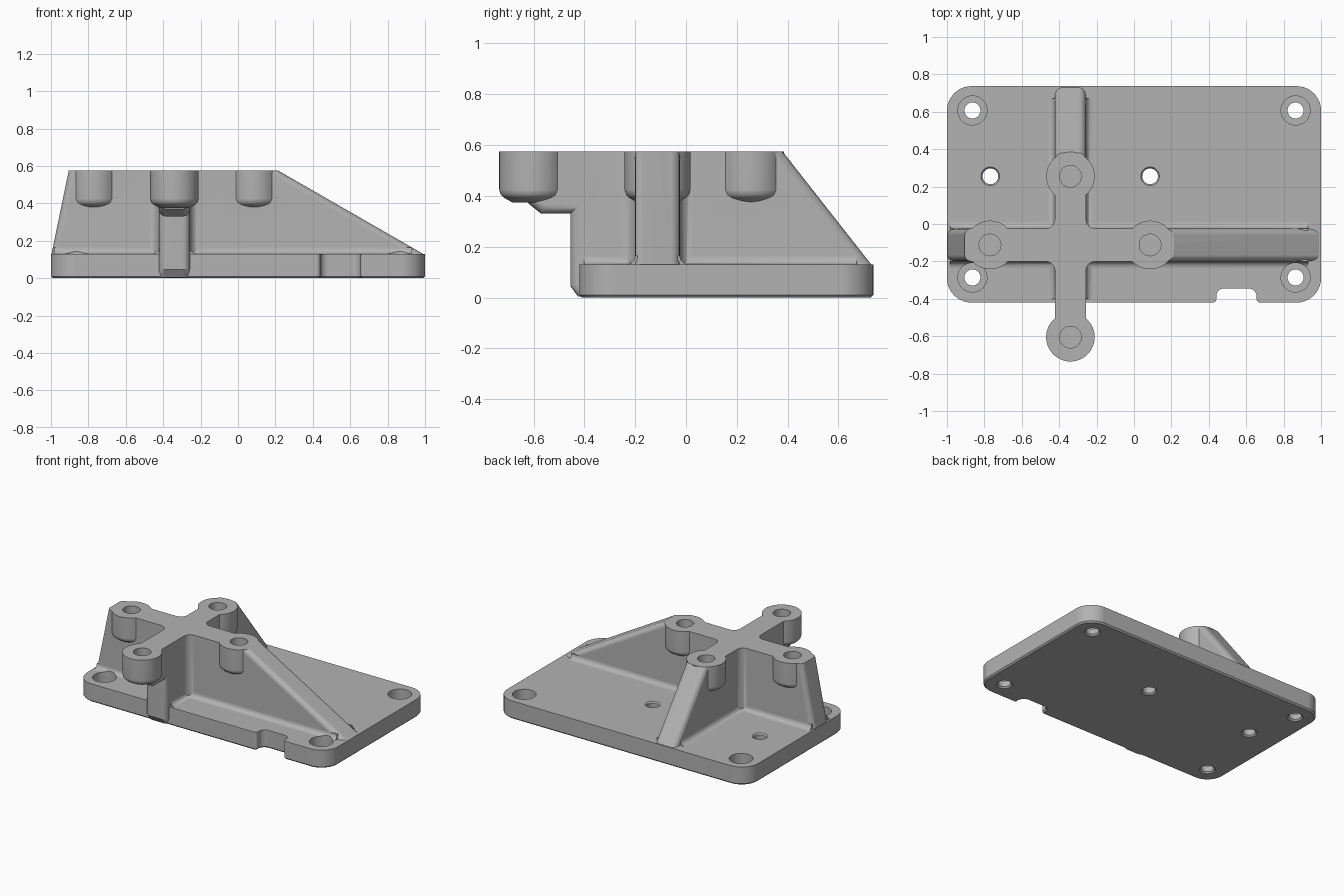
import bpy, bmesh, math
from mathutils import Vector

if "Cube" in bpy.data.objects:
    bpy.data.objects.remove(bpy.data.objects["Cube"])

grey = bpy.data.materials.new("cast_grey")
grey.use_nodes = True
grey.diffuse_color = (0.45, 0.45, 0.45, 1)
grey.node_tree.nodes["Principled BSDF"].inputs["Base Color"].default_value = grey.diffuse_color

TOP, DECK = 0.575, 0.13
WEB_X, WEB_Y = -0.34, -0.112       # centre lines of the crossing webs
HALF_X, HALF_Y = 0.083, 0.088      # half thicknesses of the webs
AXES = {"x": lambda u, v, w: (w, u, v),
        "y": lambda u, v, w: (u, w, v),
        "z": lambda u, v, w: (u, v, w)}


def to_object(name, bm):
    bmesh.ops.recalc_face_normals(bm, faces=bm.faces)
    mesh = bpy.data.meshes.new(name)
    bm.to_mesh(mesh)
    bm.free()
    ob = bpy.data.objects.new(name, mesh)
    bpy.context.collection.objects.link(ob)
    return ob


def prism(points, axis, start, end):
    """Extrude a closed profile along an axis."""
    bm = bmesh.new()
    rings = [[bm.verts.new(AXES[axis](u, v, w)) for u, v in points] for w in (start, end)]
    n = len(points)
    for i in range(n):
        j = (i + 1) % n
        bm.faces.new((rings[0][i], rings[0][j], rings[1][j], rings[1][i]))
    for ring in rings:
        bm.faces.new(ring)
    bmesh.ops.recalc_face_normals(bm, faces=bm.faces)
    return bm


def lathe(name, profile, x, y, segments=48):
    """Revolve (radius, height) points about a vertical axis."""
    bm = bmesh.new()
    rings = []
    for r, z in profile:
        angles = [math.tau * i / segments for i in range(segments)]
        rings.append([bm.verts.new((x + r * math.cos(a), y + r * math.sin(a), z)) for a in angles])
    for low, high in zip(rings, rings[1:]):
        for i in range(segments):
            j = (i + 1) % segments
            bm.faces.new((low[i], low[j], high[j], high[i]))
    bm.faces.new(rings[0])
    bm.faces.new(rings[-1])
    return to_object(name, bm)


def rounded(corners, steps=8):
    """Round each (x, y, radius) corner of an outline."""
    out = []
    for i, (x, y, r) in enumerate(corners):
        p = Vector((x, y))
        a = (Vector(corners[i - 1][:2]) - p).normalized()
        b = (Vector(corners[(i + 1) % len(corners)][:2]) - p).normalized()
        half = a.angle(b) / 2
        centre = p + (a + b).normalized() * r / math.sin(half)
        va, vb = (p + d * r / math.tan(half) - centre for d in (a, b))
        out += [centre + va.lerp(vb, k / steps).normalized() * r for k in range(steps + 1)]
    return [tuple(p) for p in out]


def cove(u, v, su, sv, r, steps=6, sink=0.01):
    """Concave fillet profile sitting in the corner at (u, v)."""
    pts = [(-sink, -sink), (r, -sink)]
    for k in range(steps + 1):
        a = math.pi / 2 * k / steps
        pts.append((r - r * math.sin(a), r - r * math.cos(a)))
    pts.append((-sink, r))
    return [(u + su * p, v + sv * q) for p, q in pts]


def bevel(bm, rule, width, segments):
    edges = [e for e in bm.edges if rule(e.verts[0].co, e.verts[1].co)]
    bmesh.ops.bevel(bm, geom=edges, offset=width, segments=segments, profile=0.5,
                    affect="EDGES", clamp_overlap=False)


def combine(target, others, operation):
    """Apply booleans and remove the operands."""
    for other in others:
        other.hide_render = True
        mod = target.modifiers.new("join", "BOOLEAN")
        mod.operation, mod.solver, mod.object = operation, "EXACT", other
    deps = bpy.context.evaluated_depsgraph_get()
    mesh = bpy.data.meshes.new_from_object(target.evaluated_get(deps))
    target.modifiers.clear()
    target.data = mesh
    for other in others:
        bpy.data.objects.remove(other)


def finish(ob):
    ob.data.materials.clear()
    ob.data.materials.append(grey)
    for poly in ob.data.polygons:
        poly.material_index = 0
    bpy.ops.object.select_all(action="DESELECT")
    ob.select_set(True)
    bpy.context.view_layer.objects.active = ob
    bpy.ops.object.shade_smooth_by_angle(angle=math.radians(32))
    mod = ob.modifiers.new("clean_shading", "WEIGHTED_NORMAL")
    mod.keep_sharp = True


# Mounting hole cutters: stepped corner holes and two small chamfered ones
def hole_cutters():
    step = [(.053, -.01), (.053, 0), (.043, .01), (.043, .05), (.078, .05), (.078, .3)]
    small = [(.052, -.01), (.052, 0), (.042, .01), (.042, .12), (.05, DECK), (.05, .2)]
    cuts = [lathe("corner_cutter", step, x, y) for x in (-.864, .864) for y in (-.286, .607)]
    return cuts + [lathe("small_cutter", small, x, .255) for x in (-.768, .086)]


# Base plate with rounded corners and a notch in the front edge
FRONT, BACK, NOTCH = -.42, .737, -.345
outline = rounded([(-1, FRONT, .13), (.44, FRONT, .02), (.44, NOTCH, .04), (.655, NOTCH, .04),
                   (.655, FRONT, .02), (1, FRONT, .13), (1, BACK, .13), (-1, BACK, .13)])
bm = prism(outline, "z", 0, DECK)
bevel(bm, lambda a, b: max(a.z, b.z) < .001, .01, 1)
bevel(bm, lambda a, b: min(a.z, b.z) > DECK - .001 and max(a.y, b.y) < FRONT + .001
      and (a - b).length > .15, .02, 4)
base = to_object("base_plate", bm)
combine(base, hole_cutters(), "DIFFERENCE")
finish(base)

# Long web, sloping down to both sides
bm = prism([(-.998, .125), (-.905, TOP), (.215, TOP), (.998, .125)], "y",
           WEB_Y - HALF_Y, WEB_Y + HALF_Y)
bevel(bm, lambda a, b: abs(a.y - b.y) < .001 and abs(a.z - b.z) > .1, .035, 5)
support = to_object("cross_support", bm)

# Short web with back slope, front post and overhanging arm
profile = [(.733, .125), (.38, TOP), (-.62, TOP), (-.62, .37), (-.57, .33), (-.455, .33),
           (-.455, .045), (-.425, .004), (-.35, .004), (-.35, .125)]
bm = prism(profile, "x", WEB_X - HALF_X, WEB_X + HALF_X)


def rounded_edge(a, b):
    return (abs(a.x - b.x) < .001 and min(a.z, b.z) < .57 and max(a.y, b.y) > -.6
            and not (max(a.z, b.z) < .126 and min(a.y, b.y) > -.43))


bevel(bm, rounded_edge, .037, 5)
parts = [to_object("short_web", bm)]

# Screw bosses at the four ends of the cross
BOSSES = [(-.77, WEB_Y), (.086, WEB_Y), (WEB_X, .255), (WEB_X, -.605)]
boss = [(.08, .375), (.113, .394), (.124, .405), (.13, .425), (.13, TOP)]
parts += [lathe("boss", boss, x, y) for x, y in BOSSES]

# Fillets: upright in the four inner corners, and along the foot of each web
for s in (-1, 1):
    for t in (-1, 1):
        pts = cove(WEB_X + s * HALF_X, WEB_Y + t * HALF_Y, s, t, .05)
        parts.append(to_object("corner_fillet", prism(pts, "z", .12, TOP)))
    pts = cove(WEB_Y + s * HALF_Y, DECK, s, 1, .035)
    parts.append(to_object("foot_fillet", prism(pts, "x", -.985, .93)))
    pts = cove(WEB_X + s * HALF_X, DECK, s, 1, .035)
    parts.append(to_object("foot_fillet", prism(pts, "y", -.402, .67)))
combine(support, parts, "UNION")

# Blind screw holes in the bosses, and clearance for the corner holes
cuts = [lathe("screw_cutter", [(.058, .44), (.058, .7)], x, y) for x, y in BOSSES]
combine(support, cuts + hole_cutters(), "DIFFERENCE")
finish(support)
